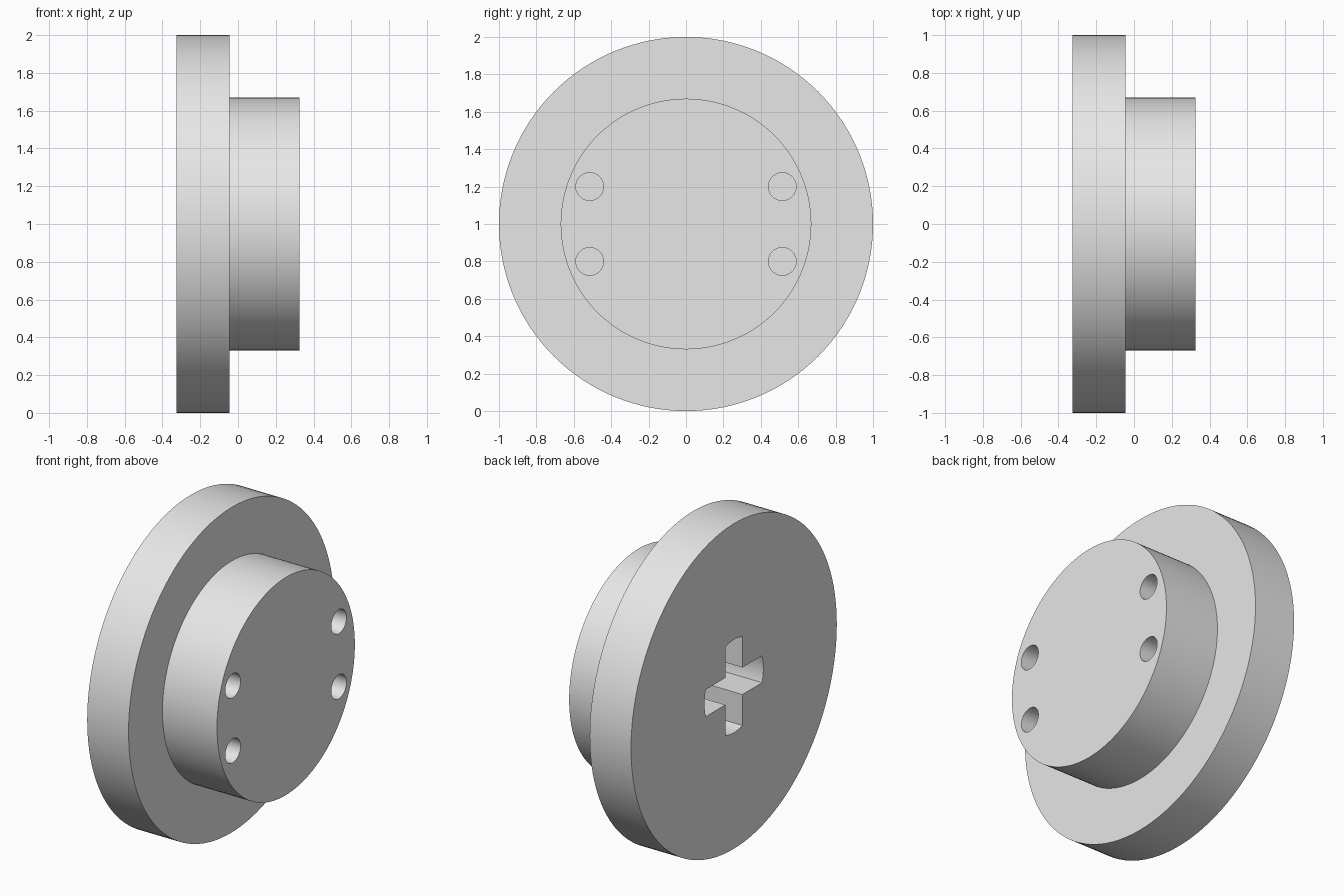
import bpy
import bmesh
import math

cube = bpy.data.objects.get("Cube")
if cube:
    bpy.data.objects.remove(cube, do_unlink=True)

SEGMENTS = 128
BACK, STEP, FRONT = -0.326, -0.045, 0.326   # x of the flat faces
AXIS_Z = 1.0

grey = bpy.data.materials.new("light_grey")
grey.use_nodes = True
grey.diffuse_color = (0.8, 0.8, 0.8, 1)
grey.node_tree.nodes["Principled BSDF"].inputs["Base Color"].default_value = (0.8, 0.8, 0.8, 1)


def circle(radius, count, y=0.0, z=0.0):
    angles = [2 * math.pi * i / count for i in range(count)]
    return [(y + radius * math.cos(a), z + radius * math.sin(a)) for a in angles]


def loft(name, sections):
    """Join (x, outline) sections along x and cap both ends."""
    bm = bmesh.new()
    rings = [[bm.verts.new((x, y, z + AXIS_Z)) for y, z in outline] for x, outline in sections]
    for a, b in zip(rings, rings[1:]):
        for i in range(len(a)):
            j = (i + 1) % len(a)
            bm.faces.new((a[i], a[j], b[j], b[i]))
    bm.faces.new(rings[0])
    bm.faces.new(rings[-1])
    bmesh.ops.recalc_face_normals(bm, faces=bm.faces)
    mesh = bpy.data.meshes.new(name)
    bm.to_mesh(mesh)
    bm.free()
    mesh.materials.append(grey)
    obj = bpy.data.objects.new(name, mesh)
    bpy.context.collection.objects.link(obj)
    return obj


def cross_outline(radius, half_width, steps=8):
    """Plus shape whose arm ends lie on a circle."""
    spread = math.asin(half_width / radius)
    points = []
    for arm in range(4):
        turn = arm * math.pi / 2
        for i in range(steps + 1):
            a = turn - spread + 2 * spread * i / steps
            points.append((radius * math.cos(a), radius * math.sin(a)))
        corner = turn + math.pi / 4
        reach = half_width * math.sqrt(2)
        points.append((reach * math.cos(corner), reach * math.sin(corner)))
    return points


# Flanged disc with its stepped hub
rim, hub = circle(1.0, SEGMENTS), circle(0.67, SEGMENTS)
wheel = loft("wheel_body", [(BACK, rim), (STEP, rim), (STEP, hub), (FRONT, hub)])

# Cross-shaped axle socket in the disc, four round holes in the hub
socket = cross_outline(0.286, 0.083)
cutters = [loft("axle_socket_cutter", [(BACK - 0.1, socket), (STEP, socket)])]
for y in (-0.515, 0.515):
    for z in (-0.2, 0.2):
        hole = circle(0.074, 48, y, z)
        cutters.append(loft("pin_hole_cutter", [(STEP, hole), (FRONT + 0.1, hole)]))

bpy.ops.object.select_all(action='DESELECT')
bpy.context.view_layer.objects.active = wheel
wheel.select_set(True)
for cutter in cutters:
    cutter.hide_render = True
    cut = wheel.modifiers.new("cut", 'BOOLEAN')
    cut.operation = 'DIFFERENCE'
    cut.solver = 'EXACT'
    cut.object = cutter
    bpy.ops.object.modifier_apply(modifier=cut.name)
    bpy.data.objects.remove(cutter, do_unlink=True)

bpy.ops.object.shade_smooth_by_angle(angle=math.radians(30))
